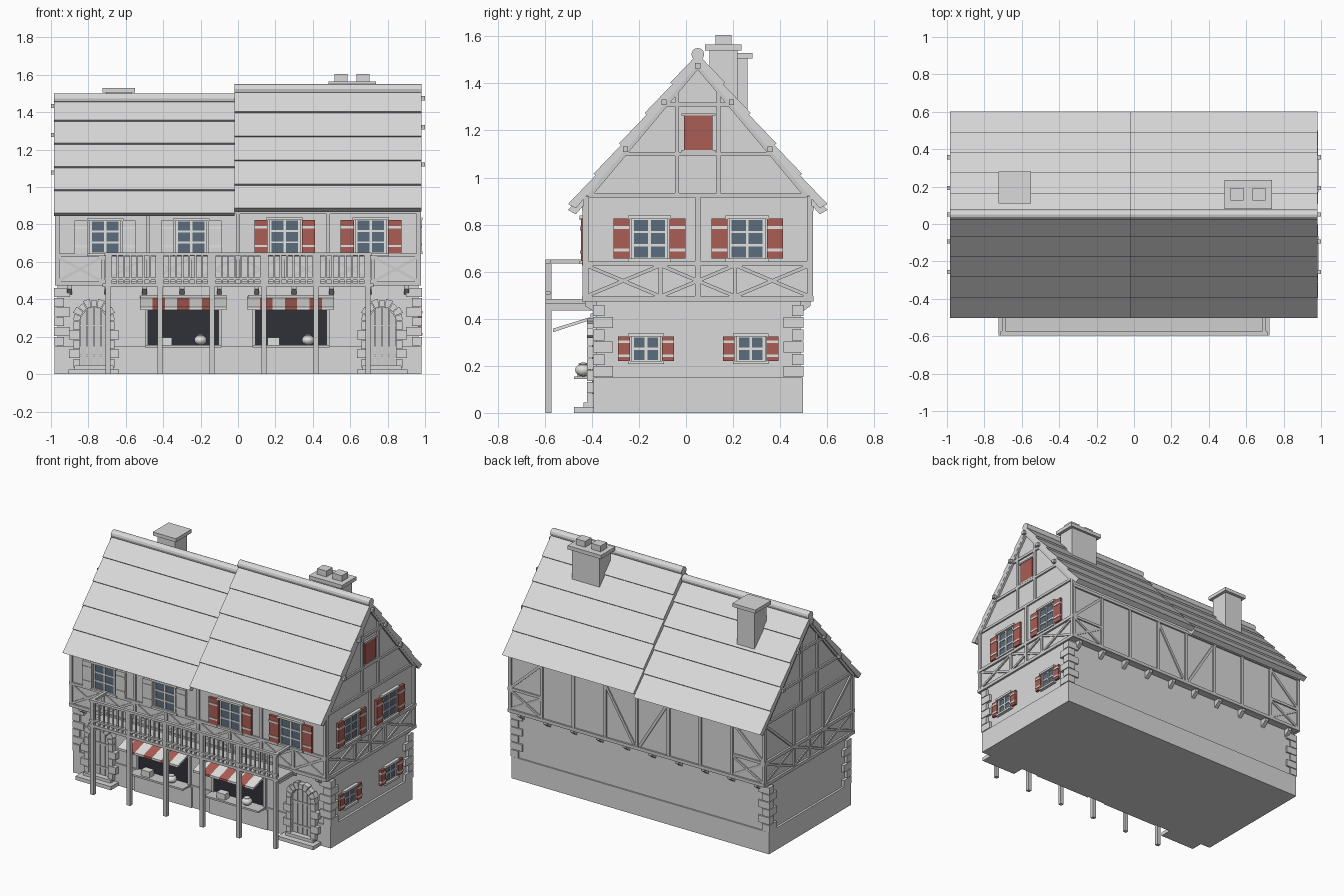
import bpy, bmesh, math
from mathutils import Vector, Matrix

cube = bpy.data.objects.get("Cube")
if cube:
    bpy.data.objects.remove(cube)


def material(name, r, g, b):
    m = bpy.data.materials.new(name)
    m.use_nodes = True
    m.diffuse_color = (r, g, b, 1)
    m.node_tree.nodes["Principled BSDF"].inputs["Base Color"].default_value = (r, g, b, 1)
    return m


PLASTER = material("light grey plaster", .7, .7, .7)
TIMBER = material("grey timber", .62, .62, .62)
RED = material("brick red paint", .41, .11, .09)
GLASS = material("slate blue glass", .107, .15, .205)
DARK = material("dark interior", .03, .03, .04)
WHITE = material("off white trim", .76, .76, .75)

# Wall frames: u runs along the wall, z is up, d is the distance outward from the centre
front = lambda u, z, d: Vector((u, -d, z))
back = lambda u, z, d: Vector((u, d, z))
right = lambda u, z, d: Vector((d, u, z))
left = lambda u, z, d: Vector((-d, u, z))
parts = {}


def part(name, mat):
    if name not in parts:
        parts[name] = (bmesh.new(), mat)
    return parts[name][0]


def prism(name, mat, wall, pts, d0, d1):
    bm = part(name, mat)
    a = [bm.verts.new(wall(u, z, d0)) for u, z in pts]
    b = [bm.verts.new(wall(u, z, d1)) for u, z in pts]
    bm.faces.new(a)
    bm.faces.new(b[::-1])
    for i in range(len(a)):
        j = (i + 1) % len(a)
        bm.faces.new((a[j], a[i], b[i], b[j]))


def box(name, mat, wall, u0, u1, z0, z1, d0, d1):
    prism(name, mat, wall, [(u0, z0), (u1, z0), (u1, z1), (u0, z1)], d0, d1)


def bar(name, wall, p, q, d0, d1, w=.018, mat=TIMBER):
    p, q = Vector(p), Vector(q)
    t = (q - p).normalized() * w / 2
    n = Vector((-t.y, t.x))
    prism(name, mat, wall, [p - n, q - n, q + n, p + n], d0, d1)


def cross(name, wall, u0, u1, z0, z1, d0, d1):
    bar(name, wall, (u0, z0), (u1, z1), d0, d1, .015)
    bar(name, wall, (u0, z1), (u1, z0), d0, d1 - .002, .015)


def window(name, wall, u, z0, z1, half, d, shutter, gap, mat, rows):
    box(name + "_glass", GLASS, wall, u - half, u + half, z0, z1, d - .01, d + .004)
    frame = name + "_frame"
    for s in (-1, 0, 1):
        bar(frame, wall, (u + s * half, z0), (u + s * half, z1), d, d + .01, .012, WHITE)
    for i in range(rows + 1):
        z = z0 + (z1 - z0) * i / rows
        bar(frame, wall, (u - half, z), (u + half, z), d, d + .009, .01, WHITE)
    for z, e in ((z0 - .006, .02), (z1 + .006, .02)):
        box(frame, WHITE, wall, u - half - e, u + half + e, z - .007, z + .007, d, d + .022)
    for s in (-1, 1):
        a, b = u + s * (half + gap), u + s * (half + gap + shutter)
        box(name + "_shutters", mat, wall, min(a, b), max(a, b), z0, z1, d, d + .016)
        for f in (.22, .78):
            z = z0 + (z1 - z0) * f
            bar(name + "_straps", wall, (a, z), (b, z), d, d + .02, .012, WHITE)


# Lower storey, plinth and upper storey with gable, one per house
RIDGE = .05
for side, x0, x1, drop in (("left", -.965, -.01, .05), ("right", -.01, .965, 0)):
    out = math.copysign(.98, x0 + x1)
    box(side + "_plinth", PLASTER, right, -.392, .497, 0, .15, min(out, -.01), max(out, -.01))
    box(side + "_ground_wall", PLASTER, right, -.382, .487, .15, .476, x0, x1)
    prism(side + "_upper_wall", PLASTER, right,
          [(-.43, .475), (.53, .475), (.53, .9 - drop / 2), (RIDGE, 1.48 - drop),
           (-.43, .9 - drop / 2)], x0, x1)
    # Roof slopes in overlapping courses
    r0, r1 = (-.985, -.02) if drop else (-.02, .98)
    eave = Vector((.543, .88 - drop / 2))
    top = Vector((0, 1.525 - drop))
    along = top - eave
    n = Vector((-along.y, along.x)).normalized()
    n = n if n.y > 0 else -n
    for s in (-1, 1):
        pts = []
        for i in range(5):
            pts += [eave + along * i / 5 + n * .011, eave + along * (i + 1) / 5]
        pts += [top - Vector((0, .045)), eave - n * .026 + along * .01]
        prism(side + "_roof", PLASTER, right, [(RIDGE + s * p.x, p.y) for p in pts], r0, r1)
    ring = [i * math.tau / 12 for i in range(12)]
    prism(side + "_ridge_roll", PLASTER, right,
          [(RIDGE + .027 * math.cos(a), 1.523 - drop + .027 * math.sin(a)) for a in ring], r0, r1)

# Gable ends: framing, purlin ends and rafters
for wall, drop in ((right, 0), (left, .05)):
    name = "right_gable_timber" if wall == right else "left_gable_timber"
    for z, h in ((.925 - drop / 2, .46), (1.1 - drop * .7, .305), (1.31 - drop, .135)):
        bar(name, wall, (RIDGE - h, z), (RIDGE + h, z), .96, .976)
    for s in (-1, 1):
        bar(name, wall, (RIDGE + s * .088, .93 - drop / 2), (RIDGE + s * .088, 1.37 - drop), .96, .977)
        bar(name, wall, (RIDGE + s * .465, .92 - drop / 2), (RIDGE, 1.475 - drop), .96, .979, .022)
    for y, z in ((0, 1.475), (.143, 1.32), (-.143, 1.32), (.307, 1.12), (-.307, 1.12)):
        u, z = RIDGE + y, z - drop * .85
        box("purlin_ends", TIMBER, wall, u - .011, u + .011, z - .011, z + .011, .95, 1)
    # Upper storey framing on the ends
    for z in (.485, .635):
        bar(name, wall, (-.44, z), (.54, z), .96, .979, .022)
    for y in (-.425, .05, .525):
        bar(name, wall, (y, .476), (y, .92 - drop / 2), .96, .978, .022)
    for i in range(3):
        y = -.425 + i * .3167
        cross(name, wall, y, y + .3167, .495, .627, .96, .975)
        bar(name, wall, (y, .485), (y, .635), .96, .977)
for y in (-.11, .21):
    bar("left_gable_timber", left, (y, .635), (y, .9), .96, .976)
for s in (-1, 1):
    bar("left_gable_timber", left, (RIDGE + s * .46, .88), (RIDGE + s * .18, .64), .96, .975)
box("gable_hatch", RED, right, -.008, .113, 1.115, 1.265, .96, .973)
for z in (1.112, 1.268):
    bar("gable_hatch_frame", right, (-.02, z), (.125, z), .96, .977, .01)

# Windows
for y in (-.155, .26):
    window("side_upper_window", right, y, .655, .825, .072, .965, .068, .012, RED, 3)
for y in (-.17, .275):
    window("side_lower_window", right, y, .22, .325, .056, .965, .05, .012, RED, 2)
for x in (-.71, -.25, .25, .71):
    window("front_window", front, x, .645, .825, .077, .43, .072, .014,
           RED if x > 0 else PLASTER, 3) if x > 0 else \
        window("plain_window", front, x, .645, .82, .077, .43, .072, .014, PLASTER, 3)

# Front and back framing
BAY = .965 / 4
for wall, d, name in ((front, .43, "front_timber"), (back, .53, "back_timber")):
    for z in (.485, .868):
        bar(name, wall, (-.975, z), (.975, z), d - .01, d + .012, .022)
    if wall == front:
        bar(name, wall, (-.97, .635), (.97, .635), d - .01, d + .011)
    for i in range(9):
        x = (i - 4) * BAY
        full = wall == back or i % 2 == 0
        bar(name, wall, (x, .48), (x, .87 if full else .635), d - .01, d + .01, .02)
        if i < 8 and (wall == front or i in (0, 7)):
            cross(name, wall, x, x + BAY, .495, .627, d - .01, d + .008)
            bar(name, wall, (x, .635), (x + BAY, .635), d - .01, d + .009)
for s in (-1, 1):
    bar("back_timber", back, (s * .02, .5), (s * BAY, .86), .52, .538)
    bar("back_timber", back, (s * 3 * BAY, .86), (s * 4 * BAY, .64), .52, .538)

# Corbels under the jettied floor
for i in range(10):
    x = -.9 + i * .2
    for s, y0, y1 in ((-1, .375, .43), (1, .48, .53)):
        prism("floor_corbels", TIMBER, right,
              [(s * y0, .475), (s * y1, .475), (s * y1, .455), (s * y0, .42)], x - .013, x + .013)

# Quoins
for sx in (-1, 1):
    for sy, edge in ((-1, .396), (1, .5)):
        for i in range(6):
            a, b = (.085, .05) if i % 2 else (.055, .085)
            z = .152 + i * .052
            x0, x1 = sorted((sx * .984, sx * (.984 - a)))
            y0, y1 = sorted((sy * edge, sy * (edge - b)))
            box("corner_quoins", PLASTER, right, y0, y1, z, z + .047, x0, x1)

# Arched doors with stone surrounds and steps
SPRING, R = .285, .075
for cx in (-.77, .77):
    for i in range(4):
        a, b = -R + i * R / 2 + .002, -R + (i + 1) * R / 2 - .002
        za, zb = (SPRING + math.sqrt(R * R - e * e) for e in (a, b))
        prism("door_planks", TIMBER, front,
              [(cx + a, .04), (cx + b, .04), (cx + b, zb), (cx + a, za)], .38, .398)
    for z in (.1, .26):
        bar("door_straps", front, (cx - R, z), (cx + R, z), .38, .403, .012)
    for s in (-1, 1):
        for i in range(5):
            w = .058 if i % 2 else .035
            u0, u1 = sorted((cx + s * R, cx + s * (R + w)))
            box("door_stones", PLASTER, front, u0, u1, .035 + i * .05, .082 + i * .05, .38, .42)
    for i in range(9):
        a0, a1 = math.pi * (i + .05) / 9, math.pi * (i + .95) / 9
        ro = R + (.045 if i % 2 else .036)
        prism("door_stones", PLASTER, front,
              [(cx + r * math.cos(a), SPRING + r * math.sin(a))
               for r, a in ((R, a0), (ro, a0), (ro, a1), (R, a1))], .38, .42)
    box("door_steps", PLASTER, front, cx - .135, cx + .135, 0, .025, .38, .475)
    box("door_steps", PLASTER, front, cx - .105, cx + .105, .025, .045, .38, .435)

# Shop fronts: opening, counter, goods and striped awning
for cx in (-.292, .283):
    box("shop_openings", DARK, front, cx - .195, cx + .195, .15, .35, .375, .387)
    for s in (-1, 1):
        bar("shop_frames", front, (cx + s * .197, .15), (cx + s * .197, .41), .375, .4, .016)
    bar("shop_frames", front, (cx - .23, .415), (cx + .23, .415), .375, .405, .016)
    box("shop_counters", PLASTER, front, cx - .22, cx + .22, 0, .14, .38, .4)
    box("shop_shelves", TIMBER, front, cx - .205, cx + .205, .143, .155, .375, .475)
    box("goods_crates", WHITE, front, cx - .125, cx - .06, .155, .195, .41, .46)
    bm = part("goods_pots", WHITE)
    for r, z, sz in ((.034, .182, .8), (.02, .207, .35)):
        made = bmesh.ops.create_uvsphere(
            bm, u_segments=16, v_segments=8, radius=r,
            matrix=Matrix.Translation((cx + .092, -.437, z)) @ Matrix.Diagonal((1, 1, sz, 1)))
        for f in {f for v in made["verts"] for f in v.link_faces}:
            f.smooth = True
    for i in range(7):
        x = cx - .231 + i * .066
        name, mat = ("awning_red_stripes", RED) if i % 2 else ("awning_white_stripes", WHITE)
        prism(name, mat, right, [(-.38, .415), (-.565, .358), (-.565, .343), (-.38, .403)], x, x + .066)

# Balcony on posts
box("balcony_floor", TIMBER, front, -.725, .725, .465, .484, .42, .597)
for i in range(6):
    x = -.695 + i * .278
    box("balcony_posts", TIMBER, front, x - .013, x + .013, 0, .65, .572, .596)
    box("balcony_joists", TIMBER, front, x - .013, x + .013, .435, .466, .38, .59)
for z, w in ((.643, .016), (.51, .012)):
    bar("balcony_rails", front, (-.715, z), (.715, z), .575, .597, w)
for s in (-1, 1):
    u = sorted((s * .687, s * .707))
    box("balcony_rails", TIMBER, front, *u, .635, .651, .43, .59)
for i in range(40):
    x = -.68 + i * 1.36 / 39
    box("balcony_balusters", TIMBER, front, x - .005, x + .005, .484, .64, .581, .591)

# Chimneys
box("left_chimney", PLASTER, right, .13, .262, 1.15, 1.51, -.705, -.57)
box("left_chimney_cap", PLASTER, right, .11, .282, 1.506, 1.53, -.725, -.55)
box("right_chimney", PLASTER, right, .1, .218, 1.25, 1.545, .505, .715)
box("right_chimney_cap", PLASTER, right, .08, .235, 1.54, 1.565, .483, .737)
for x in (.55, .668):
    box("chimney_pots", PLASTER, right, .125, .193, 1.565, 1.605, x - .035, x + .035)

# Turn the collected parts into objects
for name, (bm, mat) in parts.items():
    bmesh.ops.recalc_face_normals(bm, faces=bm.faces)
    mesh = bpy.data.meshes.new(name)
    bm.to_mesh(mesh)
    bm.free()
    mesh.materials.append(mat)
    bpy.context.scene.collection.objects.link(bpy.data.objects.new(name, mesh))
